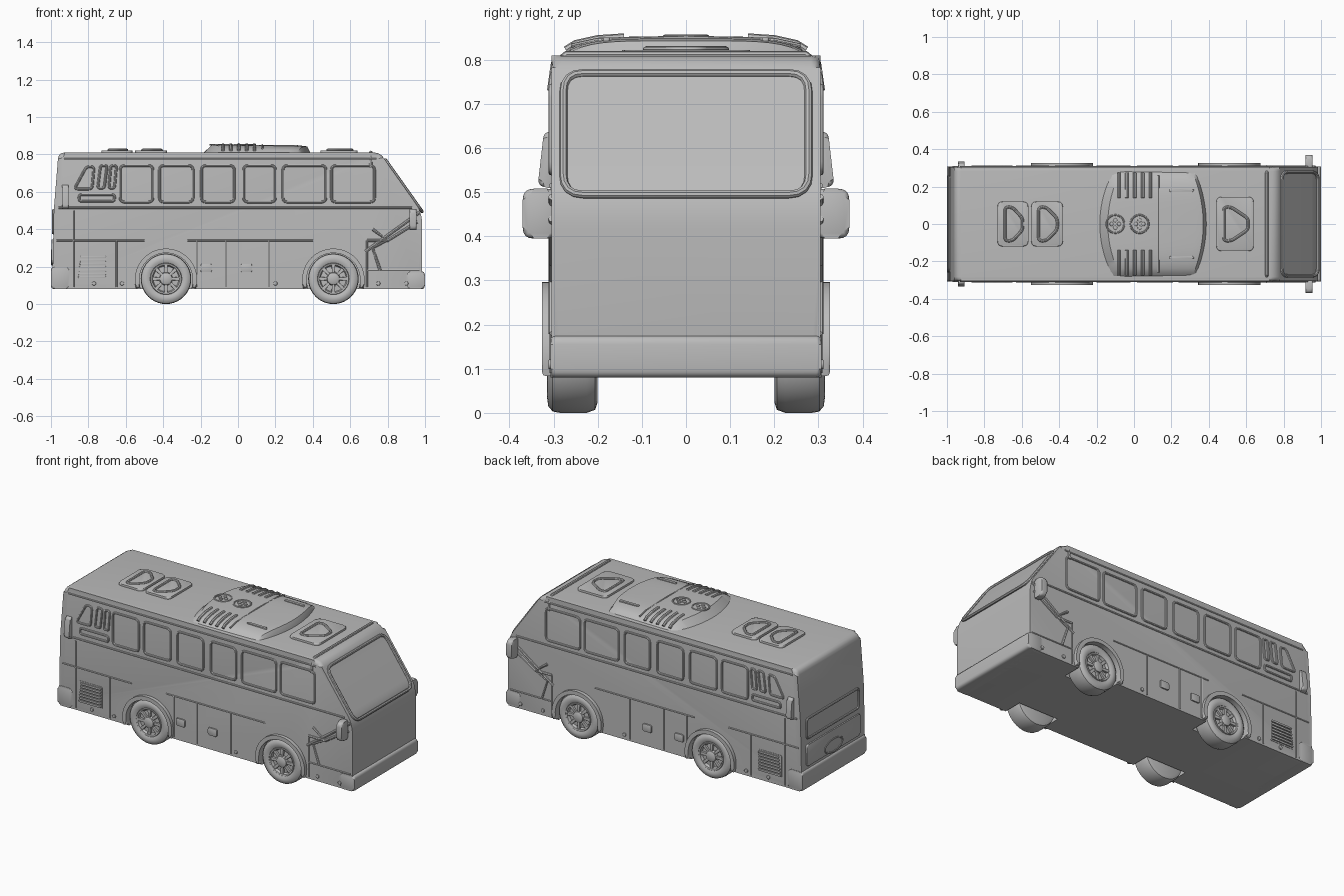
import bpy, bmesh, math
from mathutils import Vector

if "Cube" in bpy.data.objects:
    bpy.data.objects.remove(bpy.data.objects["Cube"], do_unlink=True)

grey = bpy.data.materials.new("plain grey")
grey.use_nodes = True
grey.diffuse_color = (0.5, 0.5, 0.5, 1)
grey.node_tree.nodes["Principled BSDF"].inputs["Base Color"].default_value = grey.diffuse_color

SIDE = 0.305
SIDES = (-1, 1)
WHEEL_X = (-0.385, 0.51)
AXLE_Z = 0.135


def activate(obj):
    bpy.ops.object.select_all(action='DESELECT')
    obj.select_set(True)
    bpy.context.view_layer.objects.active = obj


def smooth(obj):
    activate(obj)
    bpy.ops.object.shade_smooth_by_angle(angle=math.radians(35))


def finish(name, bm):
    """Turn a bmesh into a shaded object."""
    bmesh.ops.recalc_face_normals(bm, faces=bm.faces)
    mesh = bpy.data.meshes.new(name)
    bm.to_mesh(mesh)
    bm.free()
    mesh.materials.append(grey)
    obj = bpy.data.objects.new(name, mesh)
    bpy.context.collection.objects.link(obj)
    smooth(obj)
    return obj


def rounded(points, r, steps=4):
    """Round every corner of a 2D polygon."""
    out = []
    for i, p in enumerate(points):
        p = Vector(p)
        ends = []
        for q in (Vector(points[i - 1]), Vector(points[(i + 1) % len(points)])):
            d = q - p
            ends.append(p + d.normalized() * min(r, d.length * 0.45))
        for k in range(steps + 1):
            t = k / steps
            out.append(ends[0] * (1 - t) ** 2 + p * 2 * t * (1 - t) + ends[1] * t * t)
    return out


def rect(a, b, c, d, r=0.02):
    """Rounded rectangle from (a, c) to (b, d)."""
    return rounded([(a, c), (b, c), (b, d), (a, d)], r)


def circle(u, v, r, n=32, squash=1):
    turn = math.tau / n
    return [(u + r * math.cos(i * turn), v + r * squash * math.sin(i * turn)) for i in range(n)]


def place(axis, points, depth):
    """Lift 2D points to a plane across the given axis."""
    if axis == 'X':
        return [Vector((depth, u, v)) for u, v in points]
    if axis == 'Y':
        return [Vector((u, depth, v)) for u, v in points]
    return [Vector((u, v, depth)) for u, v in points]


def prism(name, axis, points, start, end, bevel=0.0):
    """Extrude an outline along an axis and soften its two rims."""
    bm = bmesh.new()
    rings = [[bm.verts.new(p) for p in place(axis, points, d)] for d in (start, end)]
    caps = [bm.faces.new(ring) for ring in rings]
    n = len(points)
    for i in range(n):
        j = (i + 1) % n
        bm.faces.new((rings[0][i], rings[0][j], rings[1][j], rings[1][i]))
    if bevel:
        edges = [e for cap in caps for e in cap.edges]
        bmesh.ops.bevel(bm, geom=edges, offset=bevel, segments=3, profile=0.5, affect='EDGES')
    return finish(name, bm)


def tubes(name, paths, radius, closed=True):
    """Round ridges following several 3D paths."""
    curve = bpy.data.curves.new(name, 'CURVE')
    curve.dimensions = '3D'
    curve.bevel_depth = radius
    curve.bevel_resolution = 2
    curve.use_fill_caps = True
    for path in paths:
        spline = curve.splines.new('POLY')
        spline.points.add(len(path) - 1)
        for point, co in zip(spline.points, path):
            point.co = (*co, 1)
        spline.use_cyclic_u = closed
    curve.materials.append(grey)
    obj = bpy.data.objects.new(name, curve)
    bpy.context.collection.objects.link(obj)
    activate(obj)
    bpy.ops.object.convert(target='MESH')
    smooth(bpy.context.object)


def lathe(name, profile, x, side):
    """Spin a (radius, y) profile round a wheel axle."""
    bm = bmesh.new()
    centre = Vector((x, 0, AXLE_Z))
    verts = [bm.verts.new(centre + Vector((r, side * y, 0))) for r, y in profile]
    edges = [bm.edges.new(pair) for pair in zip(verts, verts[1:])]
    bmesh.ops.spin(bm, geom=verts + edges, cent=centre, axis=(0, 1, 0),
                   angle=math.tau, steps=40, use_merge=True)
    bmesh.ops.remove_doubles(bm, verts=bm.verts, dist=0.0001)
    return finish(name, bm)


# Body shell with wheel wells
outline = rounded([(-0.993, 0.08), (-0.985, 0.5), (-0.96, 0.81), (0.76, 0.81),
                   (0.8, 0.75), (0.97, 0.51), (0.985, 0.45), (0.985, 0.08)], 0.035)
body = prism("bus_body", 'Y', outline, -SIDE, SIDE, 0.022)
for side in SIDES:
    for x in WHEEL_X:
        cutter = prism("well_cutter", 'Y', circle(x, AXLE_Z, 0.145), side * 0.19, side * 0.4)
        cut = body.modifiers.new("wheel_well", 'BOOLEAN')
        cut.operation = 'DIFFERENCE'
        cut.solver = 'EXACT'
        cut.object = cutter
        activate(body)
        bpy.ops.object.modifier_apply(modifier=cut.name)
        bpy.data.objects.remove(cutter, do_unlink=True)
smooth(body)

# Bumpers and front roof lip
prism("front_bumper", 'Y', rect(0.9, 0.999, 0.08, 0.175), -0.307, 0.307, 0.012)
prism("rear_bumper", 'Y', rect(-1.0, -0.9, 0.08, 0.2), -0.307, 0.307, 0.012)
tubes("roof_lip", [[(0.71, -0.306, 0.73), (0.71, -0.298, 0.79), (0.71, -0.27, 0.812),
                    (0.71, 0.27, 0.812), (0.71, 0.298, 0.79), (0.71, 0.306, 0.73)]], 0.009, False)

# Windscreen surround follows the slope
slope = [(0.785 + (0.775 - v) * 0.71, u, v) for u, v in rect(-0.278, 0.278, 0.495, 0.77, 0.045)]
tubes("windscreen_frame", [slope], 0.009)

# Side windows, panel seams and trims
spans = [(-0.63, -0.455), (-0.42, -0.24), (-0.195, -0.02), (0.03, 0.2), (0.24, 0.47), (0.5, 0.73)]
panes = [rect(a, b, 0.545, 0.74, 0.025) for a, b in spans]
panes += [rounded([(-0.875, 0.615), (-0.78, 0.615), (-0.77, 0.735), (-0.81, 0.735)], 0.02),
          rounded([(-0.75, 0.62), (-0.715, 0.62), (-0.7, 0.74), (-0.735, 0.74)], 0.012),
          rounded([(-0.69, 0.62), (-0.66, 0.62), (-0.65, 0.74), (-0.68, 0.74)], 0.012),
          rect(-0.85, -0.66, 0.55, 0.585, 0.015)]
seams = [[(x, 0.09), (x, 0.34)] for x in (-0.65, -0.22, -0.065, 0.165, 0.69)]
seams += [[(-0.97, 0.34), (-0.5, 0.34)], [(-0.27, 0.34), (0.4, 0.34)],
          [(-0.88, 0.09), (-0.88, 0.5)], [(0.69, 0.18), (0.97, 0.18)]]
swoosh = [[(0.97, 0.49), (0.68, 0.28)], [(0.96, 0.44), (0.8, 0.34), (0.69, 0.34)],
          [(0.72, 0.4), (0.8, 0.34), (0.72, 0.3), (0.76, 0.18)]]
for side in SIDES:
    def on_side(paths, depth=SIDE):
        return [place('Y', path, side * depth) for path in paths]
    label = "right" if side < 0 else "left"
    tubes(label + "_window_frames", on_side(panes), 0.007)
    tubes(label + "_panel_seams", on_side(seams, 0.304), 0.005, False)
    tubes(label + "_nose_creases", on_side(swoosh, 0.303), 0.009, False)
    tubes(label + "_belt_rail", on_side([[(-0.96, 0.515), (0.93, 0.515)]], 0.303), 0.007, False)
    tubes(label + "_gutter", on_side([[(-0.93, 0.775), (0.74, 0.775)]], 0.303), 0.006, False)

    # Engine grille and small service doors
    prism(label + "_grille", 'Y', rect(-0.86, -0.7, 0.13, 0.265, 0.01), side * 0.3, side * 0.307)
    for i in range(7):
        z = 0.138 + i * 0.018
        prism(label + "_grille_slat", 'Y', rect(-0.855 + i * 0.002, -0.705, z, z + 0.011, 0.004),
              side * 0.3, side * 0.314, 0.002)
    for x in (-0.2, 0.015):
        prism(label + "_service_door", 'Y', rect(x, x + 0.06, 0.17, 0.215, 0.01),
              side * 0.3, side * 0.313, 0.003)
    for x in (-0.77, -0.62, 0.2, 0.75, 0.9):
        prism(label + "_marker_light", 'Y', circle(x, 0.11, 0.011, 12), side * 0.3, side * 0.312, 0.003)

    # Mirrors and rear corner lamps
    mirror = rect(side * 0.29, side * 0.37, 0.395, 0.508, 0.025)
    prism(label + "_mirror", 'X', mirror, 0.918, 0.955, 0.011)
    lamp = rounded([(side * 0.29, 0.505), (side * 0.336, 0.515),
                    (side * 0.322, 0.637), (side * 0.29, 0.637)], 0.015)
    prism(label + "_rear_lamp", 'X', lamp, -0.94, -0.905, 0.009)

    # Wheels and arches
    for x in WHEEL_X:
        start, steps = -0.28, 24
        turn = (math.pi - 2 * start) / steps
        angles = [start + turn * i for i in range(steps + 1)]
        arch = [(x + r * math.cos(a), 0.13 + r * math.sin(a))
                for r, order in ((0.167, angles), (0.143, angles[::-1])) for a in order]
        prism(label + "_wheel_arch", 'Y', arch, side * 0.285, side * 0.326, 0.007)
        lathe(label + "_tyre", [(0.08, 0.29), (0.085, 0.308), (0.1, 0.315), (0.12, 0.312),
                                (0.132, 0.302), (0.135, 0.285), (0.135, 0.225),
                                (0.128, 0.206), (0.11, 0.2), (0, 0.2)], x, side)
        lathe(label + "_rim", [(0.086, 0.3), (0.082, 0.311), (0.074, 0.309), (0.068, 0.294),
                               (0.036, 0.296), (0.032, 0.312), (0.022, 0.317), (0, 0.318)], x, side)
        for i in range(8):
            a = math.tau * i / 8
            out, across = Vector((math.cos(a), math.sin(a))), Vector((-math.sin(a), math.cos(a)))
            hub = Vector((x, AXLE_Z))
            spoke = [hub + out * r + across * w for r, w in
                     ((0.025, -0.007), (0.076, -0.01), (0.076, 0.01), (0.025, 0.007))]
            prism(label + "_spoke", 'Y', spoke, side * 0.29, side * 0.307, 0.002)

# Roof air conditioner: crowned, with bowed ends
bm = bmesh.new()
rows = []
for i in range(25):
    y = -0.285 + 0.57 * i / 24
    bow = 1 - (y / 0.285) ** 2
    crown = 0.805 + 0.048 * (1 - abs(y / 0.285) ** 5) ** 0.7
    low, high = -0.12 - 0.07 * bow, 0.33 + 0.06 * bow
    rows.append([bm.verts.new((x, y, z)) for x, z in
                 ((low, 0.8), (low, 0.803), (low + 0.05, crown - 0.002), (low + 0.08, crown),
                  (high - 0.06, crown - 0.005), (high - 0.02, crown - 0.01), (high, 0.803), (high, 0.8))])
for a, b in zip(rows, rows[1:]):
    for j in range(8):
        k = (j + 1) % 8
        bm.faces.new((a[j], b[j], b[k], a[k]))
bm.faces.new(rows[0])
bm.faces.new(rows[-1])
finish("air_conditioner", bm)
for side in SIDES:
    for i in range(5):
        x = -0.08 + i * 0.042
        tubes("conditioner_louvre", [[(x, side * 0.14, 0.851), (x, side * 0.2, 0.847),
                                      (x, side * 0.25, 0.836), (x, side * 0.272, 0.822)]], 0.009, False)
    prism("conditioner_slot", 'Z', rect(0.19, 0.32, side * 0.18 - 0.008, side * 0.18 + 0.008, 0.007),
          0.83, 0.851, 0.002)
tubes("conditioner_seam", [[(0.13, -0.26, 0.832), (0.13, -0.2, 0.845), (0.13, 0, 0.85),
                            (0.13, 0.2, 0.845), (0.13, 0.26, 0.832)]], 0.005, False)
for x in (-0.1, 0.03):
    tubes("fan_ring", [place('Z', circle(x, 0, 0.048), 0.852)], 0.005)
    for u, v in circle(x, 0, 0.02, 4):
        prism("fan_vent", 'Z', circle(u, v, 0.011, 12), 0.84, 0.857, 0.003)

# Roof hatches with a raised D-shaped handle
for low, high, half in ((-0.73, -0.565, 0.12), (-0.55, -0.38, 0.12), (0.44, 0.64, 0.145)):
    prism("roof_hatch", 'Z', rect(low, high, -half, half, 0.03), 0.8, 0.822, 0.006)
    grip = rounded([(low + 0.04, -0.09), (low + 0.08, -0.09), (high - 0.03, -0.03),
                    (high - 0.03, 0.03), (low + 0.08, 0.09), (low + 0.04, 0.09)], 0.02)
    tubes("hatch_handle", [place('Z', grip, 0.823)], 0.008)

# Rear window, tailgate and badge ring
tubes("rear_window_frame", [place('X', rect(-0.25, 0.25, 0.38, 0.5), -0.988)], 0.007)
prism("tailgate", 'X', rect(-0.26, 0.26, 0.215, 0.345), -0.996, -0.96, 0.005)
tubes("tailgate_ring", [place('X', circle(0, 0.25, 0.085, 32, 0.45), -0.994)], 0.006)
for side in SIDES:
    prism("tail_light", 'X', rect(side * 0.19, side * 0.28, 0.11, 0.16, 0.015), -1.0, -0.96)
